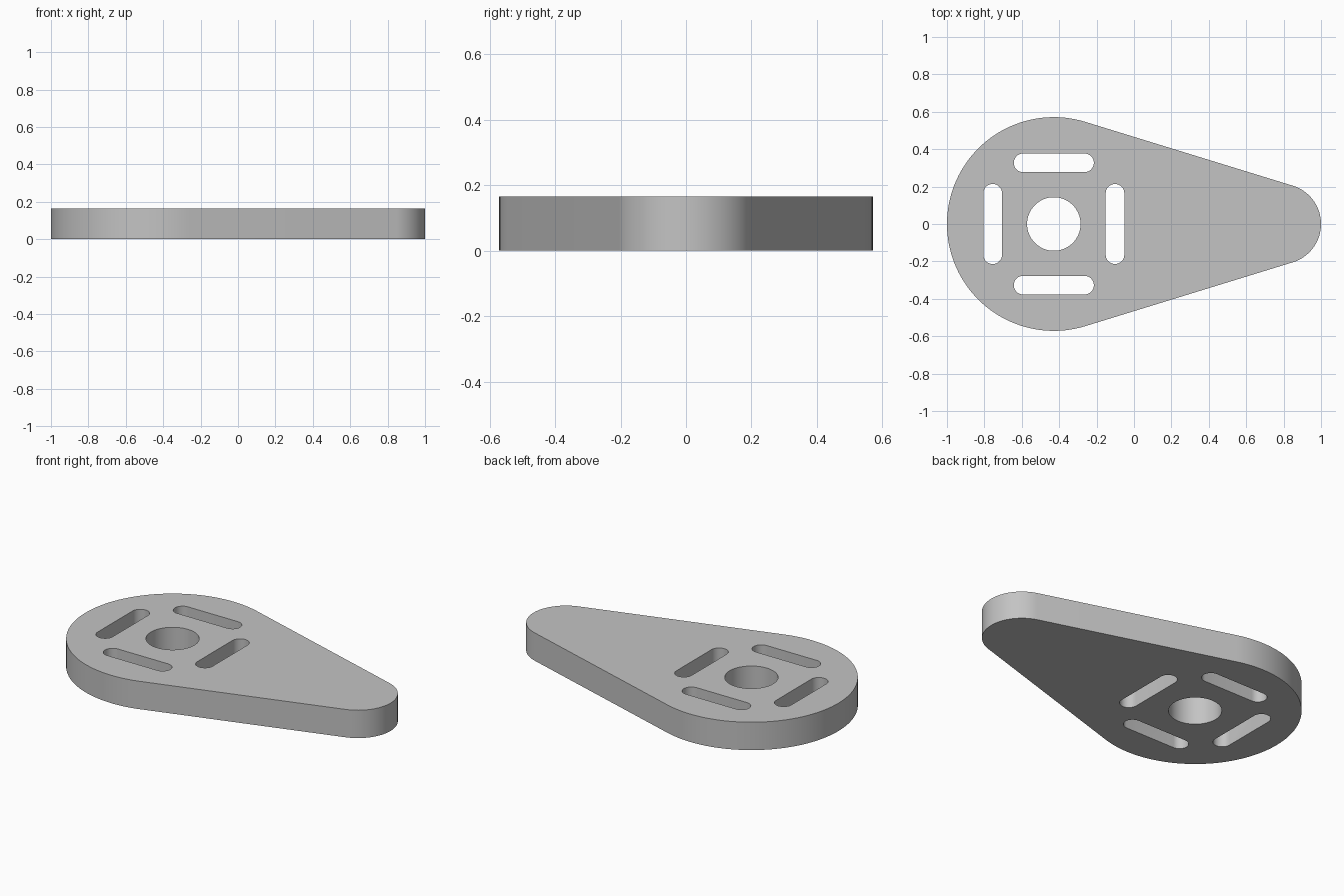
import bpy
import bmesh
from math import asin, cos, pi, radians, sin

THICK = 0.165
HUB_X, HUB_R = -0.4286, 0.5714
TIP_X, TIP_R = 0.7857, 0.2143
BORE_R = 0.143
SLOT_OFFSET, SLOT_R, SLOT_HALF = 0.327, 0.05, 0.164

old = bpy.data.objects.get("Cube")
if old:
    bpy.data.objects.remove(old)

grey = bpy.data.materials.new("light grey")
grey.use_nodes = True
colour = (0.55, 0.55, 0.55, 1)
grey.diffuse_color = colour
grey.node_tree.nodes["Principled BSDF"].inputs["Base Color"].default_value = colour


def arc(cx, cy, r, start, end, steps):
    return [(cx + r * cos(start + (end - start) * i / steps),
             cy + r * sin(start + (end - start) * i / steps))
            for i in range(steps + 1)]


def prism(name, outline, z0, z1):
    """Extrude a closed counter-clockwise outline upward."""
    bm = bmesh.new()
    base = bm.faces.new([bm.verts.new((x, y, z0)) for x, y in outline])
    top = bmesh.ops.extrude_face_region(bm, geom=[base])["geom"]
    verts = [v for v in top if isinstance(v, bmesh.types.BMVert)]
    bmesh.ops.translate(bm, verts=verts, vec=(0, 0, z1 - z0))
    bmesh.ops.recalc_face_normals(bm, faces=bm.faces)
    mesh = bpy.data.meshes.new(name)
    bm.to_mesh(mesh)
    bm.free()
    mesh.materials.append(grey)
    obj = bpy.data.objects.new(name, mesh)
    bpy.context.collection.objects.link(obj)
    return obj


def slot(cx, cy, along_y):
    """Outline of a round-ended slot."""
    dx, dy = (0, SLOT_HALF) if along_y else (SLOT_HALF, 0)
    a = pi / 2 if along_y else 0
    return (arc(cx + dx, cy + dy, SLOT_R, a - pi / 2, a + pi / 2, 16)
            + arc(cx - dx, cy - dy, SLOT_R, a + pi / 2, a + 3 * pi / 2, 16))


# Teardrop plate: two arcs joined by their common tangents
t = pi / 2 - asin((HUB_R - TIP_R) / (TIP_X - HUB_X))
plate = prism("lever_plate",
              arc(TIP_X, 0, TIP_R, -t, t, 32)
              + arc(HUB_X, 0, HUB_R, t, 2 * pi - t, 80), 0, THICK)

# Centre bore and four slots around it
holes = [arc(HUB_X, 0, BORE_R, 0, 2 * pi, 64)[:-1]]
for side in (-1, 1):
    holes.append(slot(HUB_X + side * SLOT_OFFSET, 0, True))
    holes.append(slot(HUB_X, side * SLOT_OFFSET, False))

cutters = []
for i, outline in enumerate(holes):
    cutter = prism(f"hole_cutter_{i}", outline, -0.1, THICK + 0.1)
    cutter.hide_render = True
    cutters.append(cutter)
    mod = plate.modifiers.new("hole", 'BOOLEAN')
    mod.operation = 'DIFFERENCE'
    mod.solver = 'EXACT'
    mod.object = cutter

# Apply the cuts, then smooth the curved walls
bpy.ops.object.select_all(action='DESELECT')
plate.select_set(True)
bpy.context.view_layer.objects.active = plate
bpy.ops.object.convert(target='MESH')
for cutter in cutters:
    bpy.data.objects.remove(cutter)
bpy.ops.object.shade_smooth_by_angle(angle=radians(30))
